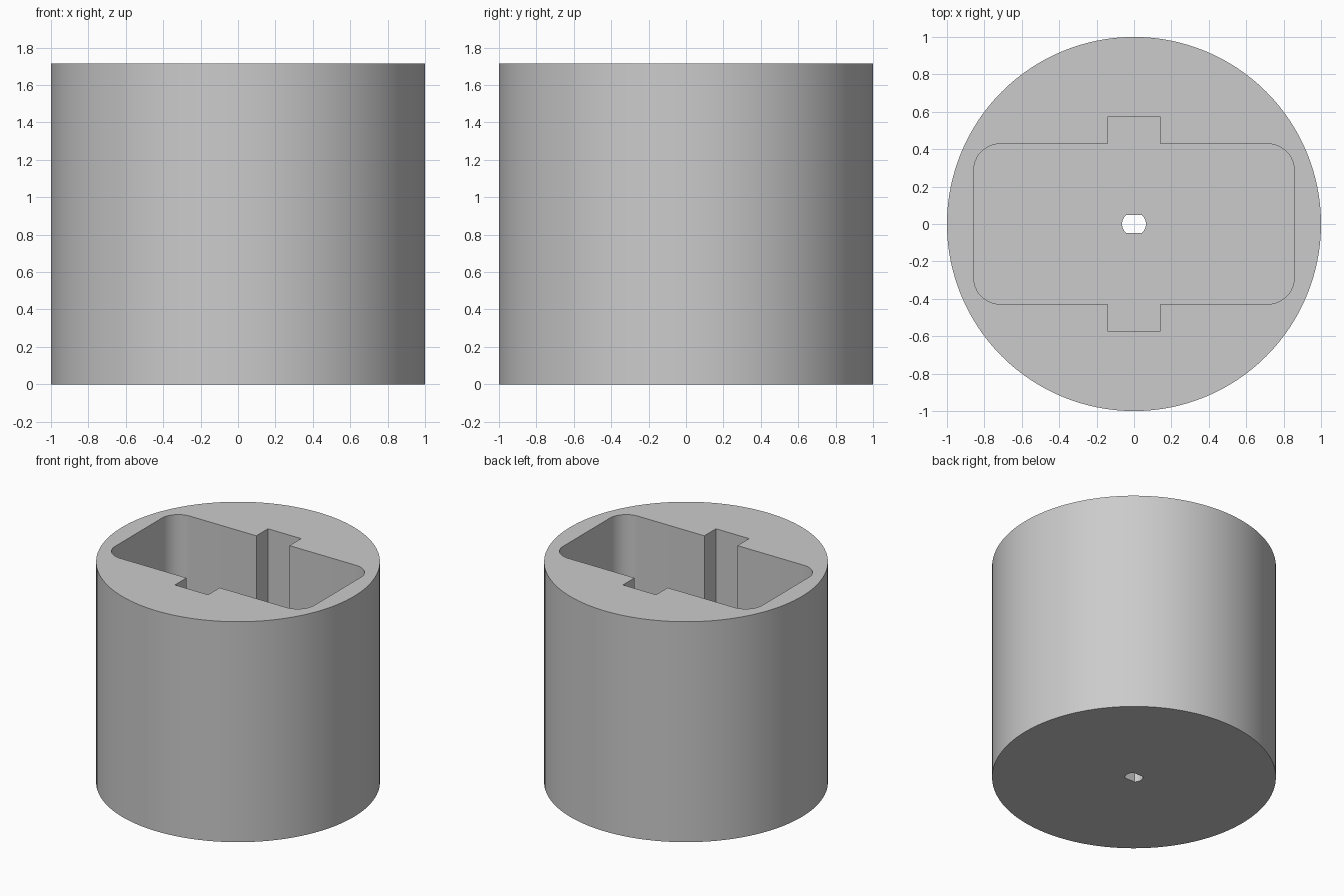
import bpy, bmesh
from math import sin, cos, asin, pi, radians

if "Cube" in bpy.data.objects:
    bpy.data.objects.remove(bpy.data.objects["Cube"])

UNIT = 1 / 7            # wall thickness; the body is 14 units wide
HEIGHT = 12 * UNIT
FLOOR = UNIT

grey = bpy.data.materials.new("plain grey")
grey.use_nodes = True
colour = (0.6, 0.6, 0.6, 1)
grey.diffuse_color = colour
grey.node_tree.nodes["Principled BSDF"].inputs["Base Color"].default_value = colour


def arc(cx, cy, r, start, end, steps):
    return [(cx + r * cos(start + (end - start) * i / steps),
             cy + r * sin(start + (end - start) * i / steps)) for i in range(steps + 1)]


def prism(name, outline, z0, z1):
    """Extrude a closed outline from z0 to z1."""
    bm = bmesh.new()
    base = bm.faces.new([bm.verts.new((x, y, z0)) for x, y in outline])
    top = bmesh.ops.extrude_face_region(bm, geom=[base])["geom"]
    bmesh.ops.translate(bm, vec=(0, 0, z1 - z0),
                        verts=[v for v in top if isinstance(v, bmesh.types.BMVert)])
    bmesh.ops.recalc_face_normals(bm, faces=bm.faces)
    mesh = bpy.data.meshes.new(name)
    bm.to_mesh(mesh)
    bm.free()
    mesh.materials.append(grey)
    obj = bpy.data.objects.new(name, mesh)
    bpy.context.collection.objects.link(obj)
    return obj


# Round body
body = prism("round_housing", arc(0, 0, 1, 0, 2 * pi, 128)[:-1], 0, HEIGHT)

# Pocket outline: rounded rectangle with a square notch front and back
hx, hy, r, notch = 6 * UNIT, 3 * UNIT, UNIT, UNIT
half = (arc(hx - r, hy - r, r, 0, pi / 2, 12)
        + [(notch, hy), (notch, hy + notch), (-notch, hy + notch), (-notch, hy)]
        + arc(r - hx, hy - r, r, pi / 2, pi, 12))
pocket = prism("pocket_cutter", half + [(-x, -y) for x, y in half], FLOOR, HEIGHT + 0.2)

# Shaft hole: circle with two flats
hole_r, flat = 0.064, 0.047
a = asin(flat / hole_r)
side = arc(0, 0, hole_r, -a, a, 12)
hole = prism("shaft_hole_cutter", side + [(-x, -y) for x, y in side], -0.2, FLOOR + 0.2)

# Cut both openings and drop the cutters
bpy.context.view_layer.objects.active = body
for cutter in (pocket, hole):
    mod = body.modifiers.new(cutter.name, "BOOLEAN")
    mod.operation = "DIFFERENCE"
    mod.solver = "EXACT"
    mod.object = cutter
    bpy.ops.object.modifier_apply(modifier=mod.name)
    bpy.data.objects.remove(cutter)

bpy.ops.object.select_all(action="DESELECT")
body.select_set(True)
bpy.ops.object.shade_smooth_by_angle(angle=radians(30))
